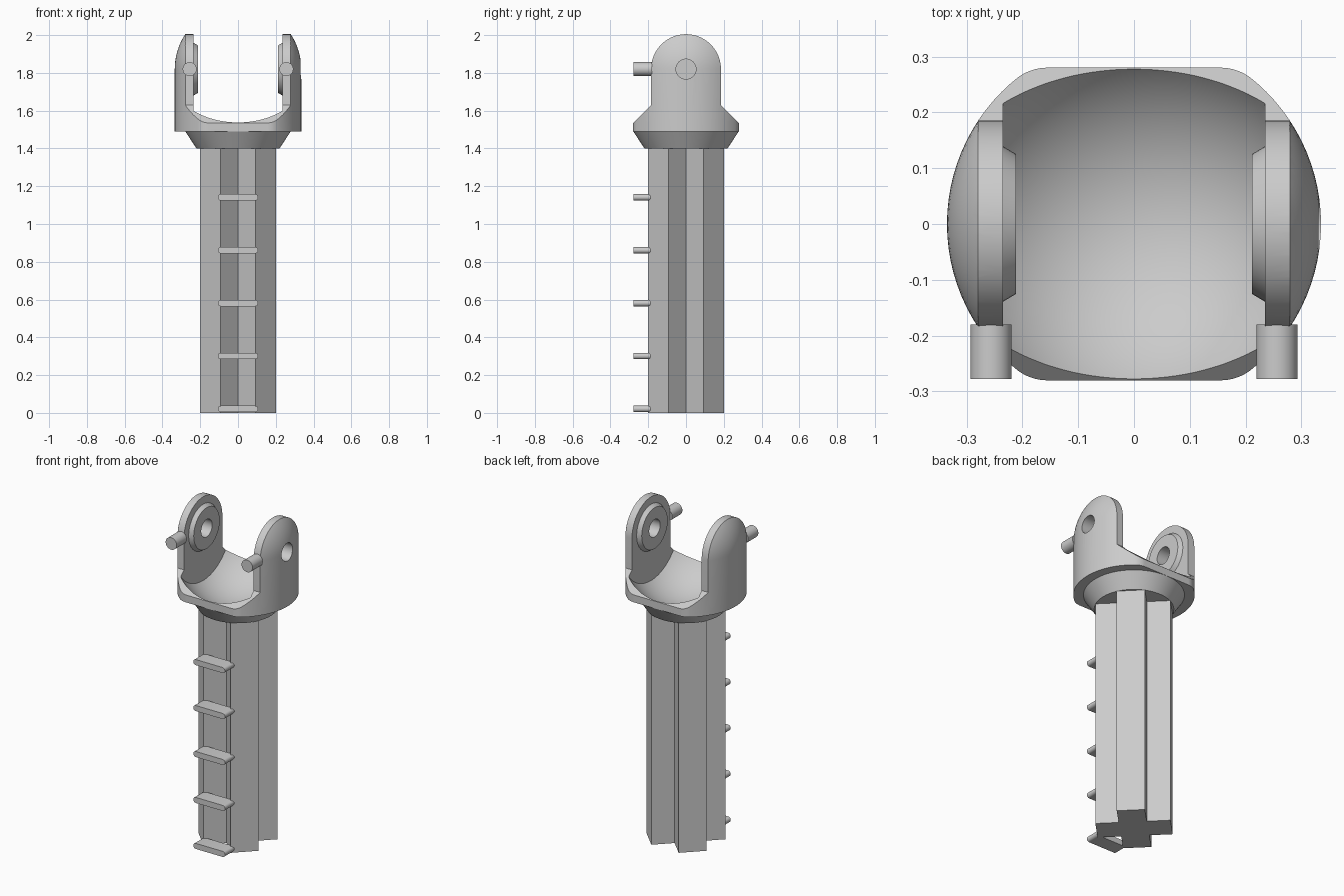
import bpy, bmesh
from math import sin, cos, pi, radians, sqrt
from mathutils import Matrix, Vector

if "Cube" in bpy.data.objects:
    bpy.data.objects.remove(bpy.data.objects["Cube"], do_unlink=True)

GREY = (0.6, 0.6, 0.6, 1)
grey = bpy.data.materials.new("plain_grey")
grey.use_nodes = True
grey.diffuse_color = GREY
grey.node_tree.nodes["Principled BSDF"].inputs["Base Color"].default_value = GREY

PIVOT_Z = 1.82


def finish(bm, name):
    bmesh.ops.recalc_face_normals(bm, faces=bm.faces)
    mesh = bpy.data.meshes.new(name)
    bm.to_mesh(mesh)
    bm.free()
    mesh.materials.append(grey)
    obj = bpy.data.objects.new(name, mesh)
    bpy.context.collection.objects.link(obj)
    return obj


def prism(name, outline, axis, low, high):
    """Extrude a 2D outline along x, y or z."""
    place = {"x": lambda a, b, t: (t, a, b),
             "y": lambda a, b, t: (a, t, b),
             "z": lambda a, b, t: (a, b, t)}[axis]
    bm = bmesh.new()
    face = bm.faces.new([bm.verts.new(place(a, b, low)) for a, b in outline])
    top = bmesh.ops.extrude_face_region(bm, geom=[face])["geom"]
    shift = Vector(place(0, 0, high - low))
    bmesh.ops.translate(bm, verts=[v for v in top if isinstance(v, bmesh.types.BMVert)], vec=shift)
    return finish(bm, name)


def lathe(name, profile, clip_x=None):
    """Spin an (r, z) profile about z, optionally trimmed to |x| < clip_x."""
    bm = bmesh.new()
    verts = [bm.verts.new((r, 0, z)) for r, z in profile]
    edges = [bm.edges.new(pair) for pair in zip(verts, verts[1:])]
    bmesh.ops.spin(bm, geom=verts + edges, cent=(0, 0, 0), axis=(0, 0, 1),
                   angle=2 * pi, steps=96, use_duplicate=False)
    bmesh.ops.remove_doubles(bm, verts=bm.verts, dist=1e-5)
    if clip_x:
        for side in (1, -1):
            cut = bmesh.ops.bisect_plane(bm, geom=bm.verts[:] + bm.edges[:] + bm.faces[:],
                                         plane_co=(side * clip_x, 0, 0),
                                         plane_no=(side, 0, 0), clear_outer=True)
            rim = [e for e in cut["geom_cut"] if isinstance(e, bmesh.types.BMEdge)]
            bmesh.ops.holes_fill(bm, edges=rim)
    return finish(bm, name)


def rod(name, axis, centre, r1, r2, length, sides=48):
    bm = bmesh.new()
    turn = Matrix.Rotation(pi / 2, 4, "Y" if axis == "x" else "X")
    bmesh.ops.create_cone(bm, cap_ends=True, segments=sides, radius1=r1, radius2=r2,
                          depth=length, matrix=Matrix.Translation(centre) @ turn)
    return finish(bm, name)


def boolean(obj, cutter, operation):
    mod = obj.modifiers.new("cut", "BOOLEAN")
    mod.operation = operation
    mod.solver = "EXACT"
    mod.object = cutter
    bpy.context.view_layer.objects.active = obj
    bpy.ops.object.modifier_apply(modifier=mod.name)


def arc(cx, cy, r, start, end, steps):
    angles = [radians(start + (end - start) * i / steps) for i in range(steps + 1)]
    return [(cx + r * cos(a), cy + r * sin(a)) for a in angles]


# Shaft: a cross turned 45 degrees
quarter = [(0, -0.11), (0.092, -0.202), (0.202, -0.092)]
cross = []
for k in range(4):
    c, s = round(cos(k * pi / 2)), round(sin(k * pi / 2))
    cross += [(x * c - y * s, x * s + y * c) for x, y in quarter]
shaft = prism("shaft", cross, "z", 0, 1.4)
parts = [shaft]

# Ladder rungs on the front of the shaft
for i in range(5):
    z = 0.021 + 0.28 * i
    slot = arc(0.09, z, 0.017, -90, 90, 8) + arc(-0.09, z, 0.017, 90, 270, 8)
    parts.append(prism(f"rung_{i + 1}", slot, "y", -0.278, -0.188))

# Fork: domed lathe body trimmed by a side profile and a rounded plan
R = 0.335
dome = arc(0, PIVOT_Z, R, 0, 89, 24) + [(0, PIVOT_Z + R)]
fork = lathe("fork", [(0, 1.4), (0.22, 1.4), (0.279, 1.49), (R, 1.49)] + dome)

cheek_r = 0.185
side = [(-0.28, 1.3), (0.28, 1.3), (0.28, 1.535), (cheek_r, 1.63)]
side += arc(0, PIVOT_Z, cheek_r, 0, 180, 40) + [(-cheek_r, 1.63), (-0.28, 1.535)]
side_cutter = prism("side_cutter", side, "x", -0.5, 0.5)

corner = [(0.44, 0.073)] + arc(0.155, 0.191, 0.089, 51, 90, 8)
half = corner + [(-x, y) for x, y in reversed(corner)]
plan = half + [(-x, -y) for x, y in half]
plan_cutter = prism("plan_cutter", plan, "z", 1.2, 2.3)

# Bowl and the gap between the cheeks
bowl_z, bowl_r = 1.77, 0.362
bowl = [(0, bowl_z - bowl_r)] + arc(0, bowl_z, bowl_r, -88, 0, 28)
bowl += [(bowl_r, 2.3), (0, 2.3)]
bowl_cutter = lathe("bowl_cutter", bowl, clip_x=0.235)

boolean(fork, side_cutter, "INTERSECT")
boolean(fork, plan_cutter, "INTERSECT")
boolean(fork, bowl_cutter, "DIFFERENCE")

# Pivot hole: through the left cheek, blind in the right one
hole_cutter = rod("hole_cutter", "x", (0.06, 0, PIVOT_Z), 0.053, 0.053, 0.72)
boolean(fork, hole_cutter, "DIFFERENCE")
parts.append(fork)

# Inner bosses and front pegs
for label, sx in (("left", 1), ("right", -1)):
    radii = (0.125, 0.14) if sx > 0 else (0.14, 0.125)
    boss = rod(f"{label}_boss", "x", (sx * 0.2235, 0, PIVOT_Z), *radii, 0.025)
    boolean(boss, hole_cutter, "DIFFERENCE")
    peg = rod(f"{label}_peg", "y", (sx * 0.256, -0.229, PIVOT_Z), 0.037, 0.037, 0.098, 32)
    parts += [boss, peg]

for cutter in (side_cutter, plan_cutter, bowl_cutter, hole_cutter):
    bpy.data.objects.remove(cutter, do_unlink=True)

# Smooth curved surfaces, keep edges crisp
bpy.ops.object.select_all(action="DESELECT")
for obj in parts:
    obj.select_set(True)
bpy.context.view_layer.objects.active = fork
bpy.ops.object.shade_smooth_by_angle(angle=radians(25))
